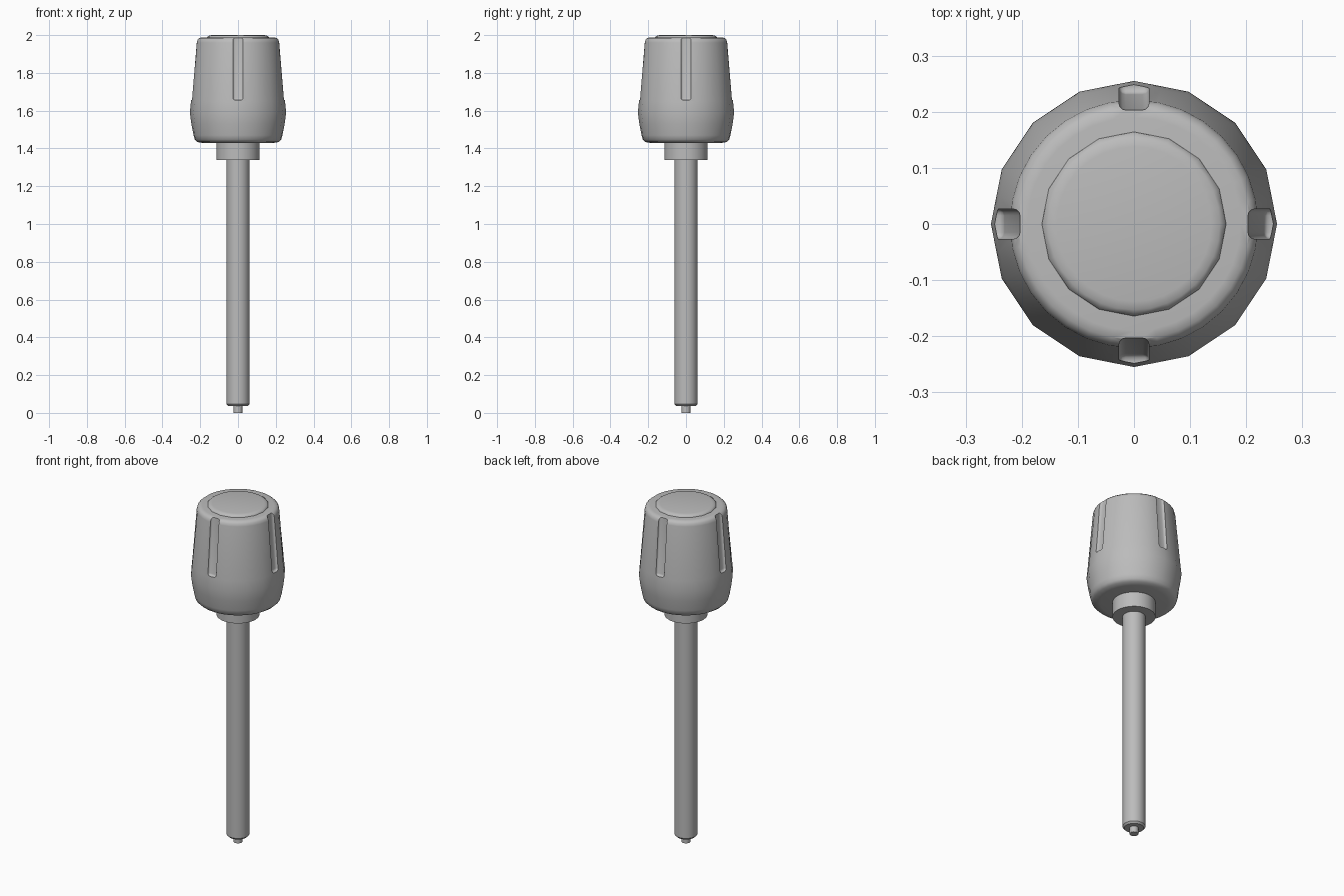
import bpy, bmesh
from math import pi, cos, sin, radians, atan2
from mathutils import Matrix, Vector

cube = bpy.data.objects.get("Cube")
if cube:
    bpy.data.objects.remove(cube)

grey = bpy.data.materials.new("satin grey")
grey.use_nodes = True
color = (0.5, 0.5, 0.5, 1)
grey.diffuse_color = color
grey.node_tree.nodes["Principled BSDF"].inputs["Base Color"].default_value = color


def finish(bm, name):
    bmesh.ops.recalc_face_normals(bm, faces=bm.faces)
    mesh = bpy.data.meshes.new(name)
    bm.to_mesh(mesh)
    bm.free()
    mesh.materials.append(grey)
    obj = bpy.data.objects.new(name, mesh)
    bpy.context.collection.objects.link(obj)
    return obj


def smooth(obj, angle=35):
    bpy.ops.object.select_all(action="DESELECT")
    obj.select_set(True)
    bpy.context.view_layer.objects.active = obj
    bpy.ops.object.shade_smooth_by_angle(angle=radians(angle))


def lathe(name, profile, sides, coarse=()):
    """Closed turned solid; rings in coarse have half as many corners."""
    bm = bmesh.new()
    rings = []
    for k, (r, z) in enumerate(profile):
        ring = []
        for i in range(sides):
            a = 2 * pi * i / sides
            s = r * cos(2 * pi / sides) if k in coarse and i % 2 else r
            ring.append(bm.verts.new((s * cos(a), s * sin(a), z)))
        rings.append(ring)
    for low, high in zip(rings, rings[1:]):
        for i in range(sides):
            j = (i + 1) % sides
            bm.faces.new((low[i], low[j], high[j], high[i]))
    bm.faces.new(rings[0][::-1])
    bm.faces.new(rings[-1])
    return finish(bm, name)


# Tip, shaft and collar
smooth(lathe("tip", [(0.024, 0), (0.024, 0.05)], 16))
smooth(lathe("shaft", [(0.052, 0.036), (0.061, 0.046), (0.061, 1.36)], 32))
smooth(lathe("collar", [(0.115, 1.34), (0.115, 1.45)], 32))

# Knob body with rounded bottom and top rims
knob = lathe("knob_body", [
    (0.18, 1.428), (0.215, 1.434), (0.229, 1.447), (0.235, 1.47),
    (0.247, 1.53), (0.255, 1.59), (0.249, 1.65), (0.221, 1.96),
    (0.217, 1.975), (0.206, 1.985), (0.19, 1.987)], 32, coarse=(4, 5, 6))

# Four finger grooves cut along the sides
low, high = Vector((0.232, 0, 1.655)), Vector((0.2, 0, 2.02))
along = high - low
bm = bmesh.new()
bmesh.ops.create_cube(bm, size=1, matrix=Matrix.Diagonal((0.1, 0.054, along.length, 1)))
bmesh.ops.translate(bm, verts=bm.verts, vec=(0.05, 0, along.length / 2))
inner = [e for e in bm.edges if all(v.co.x < 0.01 for v in e.verts)]
bottom = [e for e in bm.edges if all(v.co.z < 0.01 for v in e.verts)
          and abs(e.verts[0].co.x - e.verts[1].co.x) > 0.01]
bmesh.ops.bevel(bm, geom=inner + bottom, offset=0.012, segments=3,
                profile=0.5, affect="EDGES")
bm.transform(Matrix.Translation(low) @ Matrix.Rotation(atan2(along.x, along.z), 4, "Y"))
shape = bm.verts[:] + bm.edges[:] + bm.faces[:]
for i in range(1, 4):
    copy = bmesh.ops.duplicate(bm, geom=shape)["geom"]
    bmesh.ops.rotate(bm, verts=[g for g in copy if isinstance(g, bmesh.types.BMVert)],
                     cent=(0, 0, 0), matrix=Matrix.Rotation(i * pi / 2, 3, "Z"))
cutter = finish(bm, "groove_cutter")
cutter.hide_render = True

cut = knob.modifiers.new("grooves", "BOOLEAN")
cut.operation = "DIFFERENCE"
cut.solver = "EXACT"
cut.object = cutter
bpy.ops.object.select_all(action="DESELECT")
bpy.context.view_layer.objects.active = knob
knob.select_set(True)
bpy.ops.object.modifier_apply(modifier="grooves")
bpy.data.objects.remove(cutter)
smooth(knob, 40)

# Domed cap on top
smooth(lathe("top_cap", [(0.165, 1.98), (0.164, 1.99), (0.153, 1.997),
                         (0.138, 2.0)], 32, coarse=(0, 1)), 50)
